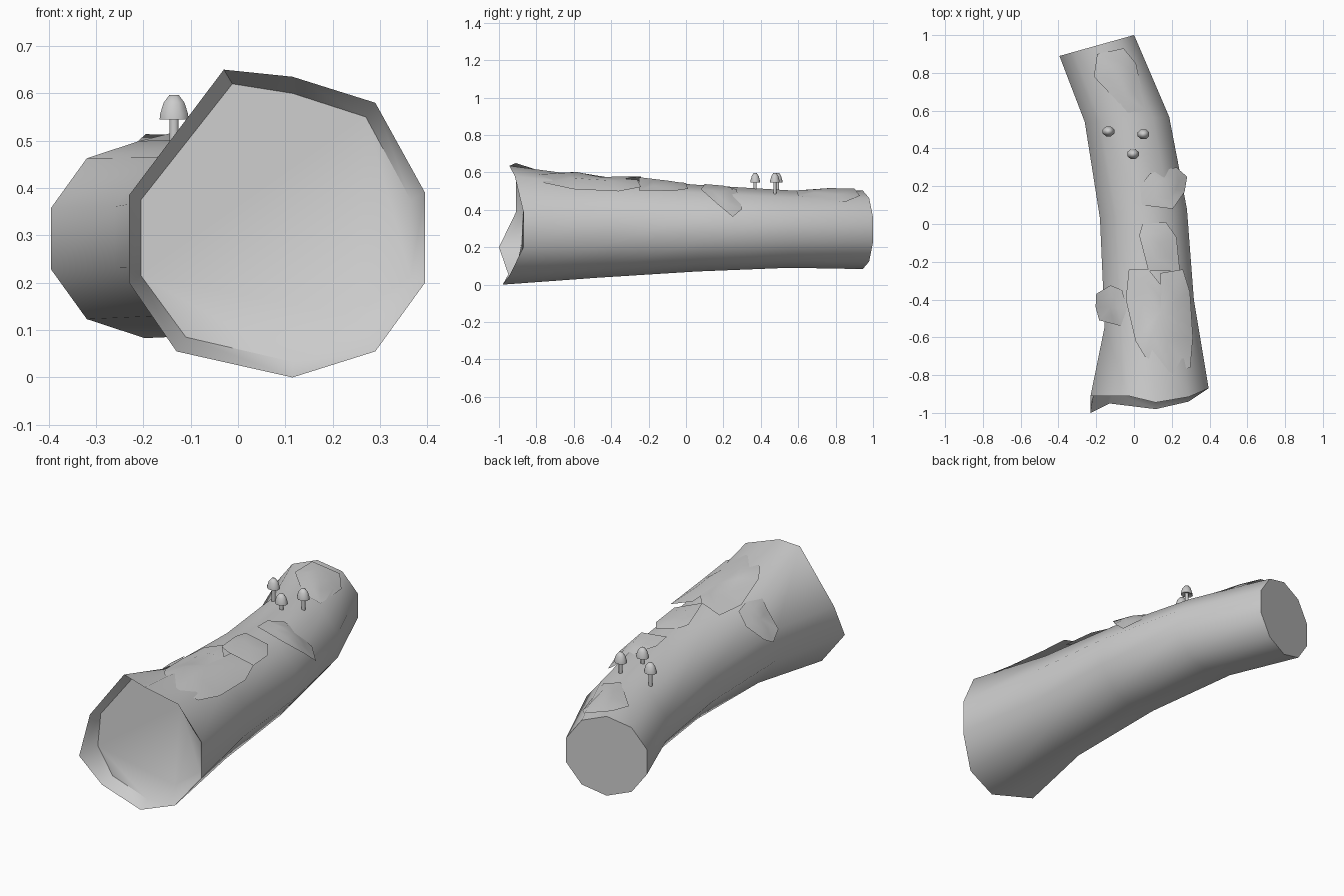
import bpy, bmesh
from math import cos, sin, radians
from mathutils import Vector

if "Cube" in bpy.data.objects:
    bpy.data.objects.remove(bpy.data.objects["Cube"])

N = 10  # sides of the log


def make_object(name, bm, angle=50):
    bmesh.ops.recalc_face_normals(bm, faces=bm.faces)
    mesh = bpy.data.meshes.new(name)
    bm.to_mesh(mesh)
    bm.free()
    ob = bpy.data.objects.new(name, mesh)
    bpy.context.collection.objects.link(ob)
    bpy.ops.object.select_all(action='DESELECT')
    bpy.context.view_layer.objects.active = ob
    ob.select_set(True)
    bpy.ops.object.shade_smooth_by_angle(angle=radians(angle))
    return ob


def ring(cx, cy, cz, rx, rz, slope):
    """Tilted decagon across the log."""
    pts = []
    for k in range(N):
        a = radians(18 + 36 * k)
        x = cx + rx * cos(a)
        pts.append(Vector((x, cy + slope * (x - cx), cz + rz * sin(a))))
    return pts


# Broken front end: irregular outer rim and the recessed inner rim
front = [Vector(p) for p in (
    (.395, -.87, .39), (.29, -.915, .58), (.115, -.945, .635), (-.03, -.91, .65),
    (-.23, -.91, .385), (-.23, -1.0, .20), (-.13, -.95, .055), (.115, -.98, 0),
    (.29, -.94, .055), (.395, -.87, .20))]
inner_xz = [(.365, .375), (.27, .55), (.115, .60), (-.012, .62), (-.205, .375),
            (-.205, .215), (-.11, .085), (.115, .033), (.245, .128), (.365, .215)]
depth = [.03, .05, .06, .05, .055, .12, .06, .06, .06, .03]
inner = [Vector((x, f.y + d, z)) for (x, z), f, d in zip(inner_xz, front, depth)]

rings = [front,
         ring(.081, -.47, .305, .248, .268, .3),
         ring(.05, .055, .302, .242, .232, .11),
         ring(-.037, .553, .297, .235, .207, .06),
         ring(-.197, .945, .293, .208, .21, .28)]

# Log
bm = bmesh.new()
loops = [[bm.verts.new(p) for p in r] for r in [inner] + rings]
for a, b in zip(loops, loops[1:]):
    for k in range(N):
        j = (k + 1) % N
        bm.faces.new((a[k], a[j], b[j], b[k]))
bm.faces.new(loops[0])
bm.faces.new(loops[-1])
make_object("log", bm)


def column(k, y):
    """Point at depth y on the k-th lengthwise edge of the log."""
    pts = [r[k % N] for r in rings]
    i = 0
    while i < len(pts) - 2 and pts[i + 1].y < y:
        i += 1
    a, b = pts[i], pts[i + 1]
    return a.lerp(b, (y - a.y) / (b.y - a.y))


def surface(angle, y, lift):
    t = (angle - 18) / 36
    k = int(t // 1)
    p = column(k, y).lerp(column(k + 1, y), t - k)
    return p + lift * Vector((cos(radians(angle)), 0, sin(radians(angle))))


def bark(name, outline, bulge=.016):
    """Loose plate following the log; outline is (angle, y, lift)."""
    n = len(outline)
    centre = [sum(c) / n for c in zip(*outline)]
    bm = bmesh.new()
    outer = [bm.verts.new(surface(*p)) for p in outline]
    mid = []
    for p in outline:
        a, y, l = [(u + v) / 2 for u, v in zip(p, centre)]
        mid.append(bm.verts.new(surface(a, y, max(l, bulge))))
    c = bm.verts.new(surface(centre[0], centre[1], max(centre[2], bulge)))
    for i in range(n):
        j = (i + 1) % n
        bm.faces.new((outer[i], outer[j], mid[j], mid[i]))
        bm.faces.new((mid[i], mid[j], c))
    make_object(name, bm, 60)


# Bark plates
bark("bark_back", [(94, .90, .015), (56, .93, .012), (44, .85, .01), (60, .60, .005),
                   (85, .59, .005), (110, .78, .018)])
bark("bark_right", [(90, .10, .006), (88, .20, .006), (72, .27, .01), (28, .30, .012),
                    (14, .25, .035), (30, .17, .04), (54, .08, .025)])
bark("bark_middle", [(92, 0, .008), (62, .01, .01), (50, -.07, .02), (48, -.25, .02),
                     (88, -.25, .02), (97, -.06, .01)])
bark("bark_front", [(112, -.24, .015), (88, -.24, .025), (70, -.35, .025), (74, -.26, .025),
                    (48, -.24, .045), (40, -.36, .05), (41, -.60, .035), (48, -.76, .015),
                    (70, -.79, .002), (100, -.70, .002), (110, -.62, .005), (118, -.40, .012)])
bark("bark_left", [(122, -.35, .012), (140, -.325, .02), (160, -.37, .045), (168, -.44, .045),
                   (160, -.51, .035), (140, -.53, .01), (128, -.54, .004), (118, -.45, .004)])


# Mushrooms: stem and cap as one turned profile, slightly squashed in y
profile = [(.010, .47), (.010, .553), (.033, .545), (.032, .556), (.024, .58), (.011, .596)]


def mushroom(name, x, y, sides=8):
    bm = bmesh.new()
    loops = []
    for r, z in profile:
        loops.append([bm.verts.new((x + r * cos(radians(45 * k + 22.5)),
                                    y + .85 * r * sin(radians(45 * k + 22.5)), z))
                      for k in range(sides)])
    for a, b in zip(loops, loops[1:]):
        for k in range(sides):
            j = (k + 1) % sides
            bm.faces.new((a[k], a[j], b[j], b[k]))
    bm.faces.new(loops[0])
    bm.faces.new(loops[-1])
    make_object(name, bm, 60)


for i, (x, y) in enumerate([(-.135, .49), (.05, .475), (-.005, .37)]):
    mushroom("mushroom_%d" % (i + 1), x, y)
